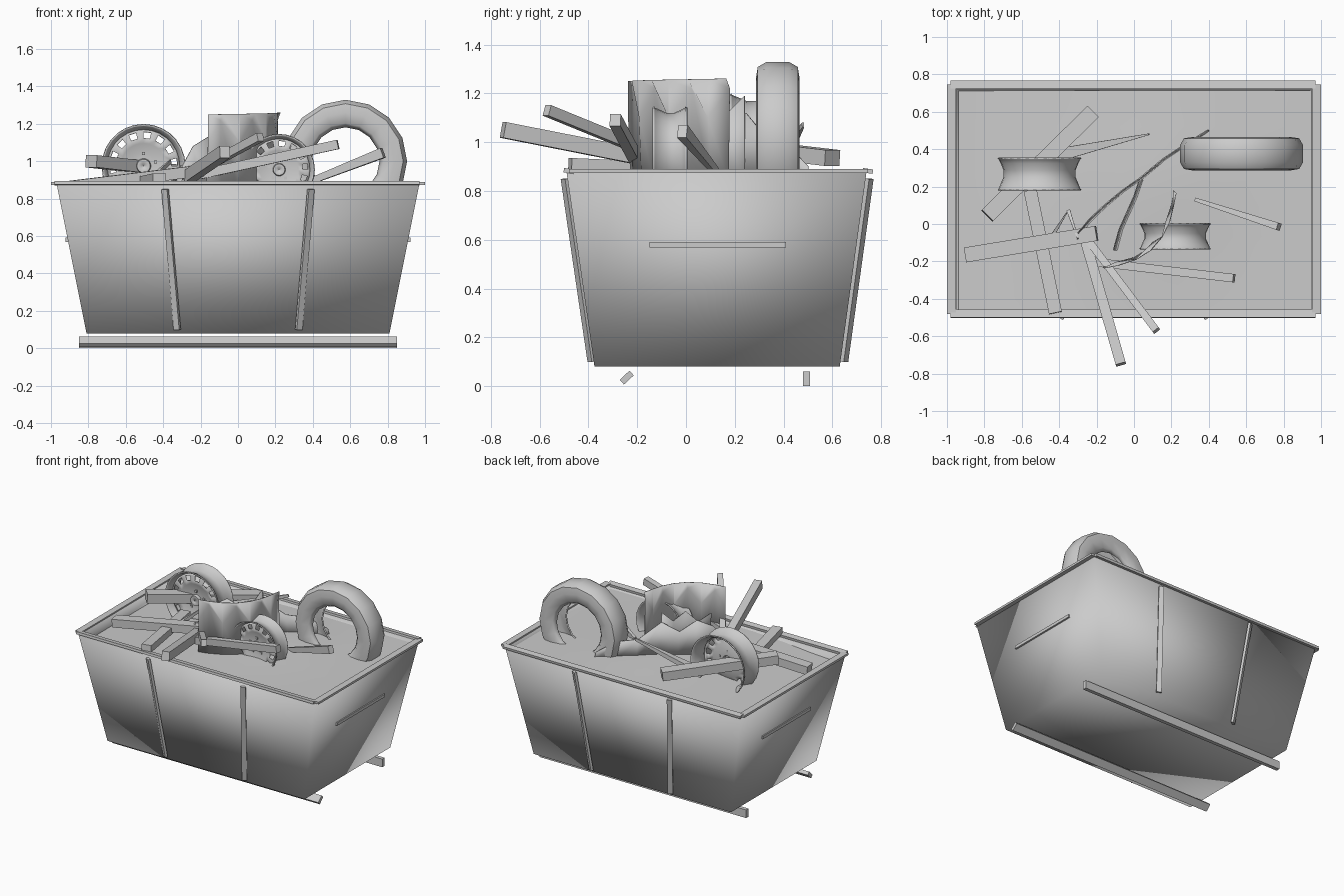
import bpy, bmesh
from math import sin, cos, pi, exp, radians
from mathutils import Vector

if "Cube" in bpy.data.objects:
    bpy.data.objects.remove(bpy.data.objects["Cube"])


def make(name, verts, faces, smooth=None, thick=0):
    me = bpy.data.meshes.new(name)
    me.from_pydata([tuple(v) for v in verts], [], faces)
    bm = bmesh.new()
    bm.from_mesh(me)
    bmesh.ops.remove_doubles(bm, verts=bm.verts, dist=1e-5)
    bmesh.ops.recalc_face_normals(bm, faces=bm.faces)
    bm.to_mesh(me)
    bm.free()
    ob = bpy.data.objects.new(name, me)
    bpy.context.collection.objects.link(ob)
    if thick:
        m = ob.modifiers.new("thickness", 'SOLIDIFY')
        m.thickness = thick
        m.offset = 0
    if smooth:
        bpy.ops.object.select_all(action='DESELECT')
        ob.select_set(True)
        bpy.context.view_layer.objects.active = ob
        bpy.ops.object.shade_smooth_by_angle(angle=radians(smooth))
    return ob


def loft(rows, closed=False):
    """Quads between successive rows of points."""
    n = len(rows[0])
    verts = [p for r in rows for p in r]
    faces = [(i * n + j, i * n + (j + 1) % n, (i + 1) * n + (j + 1) % n, (i + 1) * n + j)
             for i in range(len(rows) - 1) for j in range(n if closed else n - 1)]
    return verts, faces


def beam(name, a, b, w, h, w2=None, h2=None, roll=0):
    """Box bar from a to b, optionally tapered and rolled."""
    a, b = Vector(a), Vector(b)
    d = (b - a).normalized()
    side = d.cross(Vector((0, 0, 1)))
    side = side.normalized() if side.length > 0.05 else Vector((1, 0, 0))
    up = side.cross(d)
    s, u = side * cos(roll) + up * sin(roll), up * cos(roll) - side * sin(roll)
    rows = []
    for p, ww, hh in ((a, w, h), (b, w2 or w, h2 or h)):
        rows.append([p + s * i * ww / 2 + u * j * hh / 2 for i, j in ((-1, -1), (1, -1), (1, 1), (-1, 1))])
    v, f = loft(rows, True)
    return make(name, v, f + [(0, 1, 2, 3), (4, 5, 6, 7)])


def spin(profile, n, c):
    """Revolve (radius, y) points about the y axis through c."""
    return loft([[(c[0] + r * cos(2 * pi * k / n), c[1] + y, c[2] + r * sin(2 * pi * k / n))
                  for k in range(n)] for r, y in profile], True)


def rect(x, y0, y1, z):
    return [(-x, y0, z), (x, y0, z), (x, y1, z), (-x, y1, z)]


# Tapered bin shell, open at the top, softly shaded over its corners
v, f = loft([rect(0.81, -0.375, 0.63, 0.08), rect(0.97, -0.49, 0.74, 0.88),
             rect(0.95, -0.465, 0.72, 0.88), rect(0.93, -0.45, 0.705, 0.76)], True)
make("bin_shell", v, f + [(3, 2, 1, 0)], 180)

# Flat rim bars around the mouth
for name, y in (("front", -0.48), ("back", 0.745)):
    beam("rim_" + name, (-0.98, y, 0.882), (0.97, y, 0.882), 0.042, 0.018, roll=0.15)
for name, s in (("left", -1), ("right", 1)):
    beam("rim_" + name, (s * 0.975, -0.48, 0.882), (s * 0.975, 0.745, 0.882), 0.048, 0.016)
    # Side handles
    beam("handle_" + name, (s * 0.91, -0.15, 0.58), (s * 0.91, 0.41, 0.58), 0.022, 0.022)
    # Wall ribs, front and back
    beam("front_rib_" + name, (s * 0.325, -0.387, 0.10), (s * 0.39, -0.497, 0.85), 0.035, 0.018)
    beam("back_rib_" + name, (s * 0.325, 0.648, 0.10), (s * 0.39, 0.752, 0.85), 0.035, 0.018)

# Ground skids, one of them twisted
beam("front_skid", (-0.85, -0.243, 0.035), (0.85, -0.243, 0.035), 0.055, 0.026, roll=-0.75)
beam("back_skid", (-0.85, 0.494, 0.031), (0.85, 0.494, 0.031), 0.028, 0.06)

# Uneven rubbish surface filling the bin
rows = []
for i in range(9):
    x = -0.945 + 1.89 * i / 8
    row = []
    for j in range(7):
        y = -0.46 + 1.175 * j / 6
        z = 0.855 - 0.045 * exp(-((x + 0.95) ** 2) * 5)
        z += 0.03 * exp(-((x - 0.1) ** 2 + (y - 0.2) ** 2) * 8)
        row.append((x, y, z))
    rows.append(row)
v, f = loft(rows)
make("rubbish_surface", v, f, 60)

# Old tyre, hollow C-shaped section
half = [(0.185, -0.055), (0.205, -0.076), (0.26, -0.085), (0.305, -0.078), (0.324, -0.045)]
v, f = spin(half + [(r, -y) for r, y in reversed(half)], 16, (0.575, 0.376, 1.0))
make("tyre", v, f, 50, 0.01)

# Wheel rims: spool barrel plus a pierced disc with hub and bolts
for name, R, w, c in (("large", 0.222, 0.085, (-0.505, 0.267, 0.975)),
                      ("small", 0.189, 0.068, (0.22, -0.066, 0.955))):
    n = 28
    prof = [(1, -1), (0.97, -0.95), (0.9, -0.5), (0.85, -0.2), (0.85, 0.25), (0.92, 0.7), (0.97, 0.95), (1, 1)]
    v, f = spin([(r * R, y * w) for r, y in prof], n, c)
    make(name + "_wheel_barrel", v, f, 50, 0.008)
    disc = [(0.88, -0.4), (0.82, -0.55), (0.67, -0.6), (0.55, -0.5), (0.32, -0.35), (0.17, -0.35),
            (0.15, -0.6), (0.001, -0.62)]
    v, f = spin([(r * R, y * w) for r, y in disc], n, c)
    f = [q for k, q in enumerate(f) if not (k // n == 1 and k % 2 == 0)]
    make(name + "_wheel_disc", v, f, 40, 0.006)
    for k in range(5):
        a = 2 * pi * k / 5 + pi / 2
        x, z = c[0] + 0.3 * R * cos(a), c[2] + 0.3 * R * sin(a)
        beam(f"{name}_wheel_bolt_{k}", (x, c[1] - 0.5 * w, z), (x, c[1] - 0.3 * w, z), 0.016, 0.016)

# Bent metal sheet with a folded zigzag band across its middle
arc = [(-0.16, -0.235), (-0.08, -0.22), (0.01, -0.19), (0.09, -0.14), (0.15, -0.07),
       (0.19, 0.01), (0.21, 0.09), (0.225, 0.165)]
top = [(x, y, 1.25 + 0.0015 * i) for i, (x, y) in enumerate(arc)]
mid = [(x - 0.015 * (i % 2), y + 0.015 * (i % 2), 1.22 if i % 2 else 1.1) for i, (x, y) in enumerate(arc)]
low = [(x - 0.01, y + 0.01, 0.84) for x, y in arc]
v, f = loft([top, mid, low])
make("bent_sheet", v, f, 15, 0.005)

# Two thin torn sheets standing behind it, with jagged tops
torn = {
    "long_torn_sheet": [(0.39, 0.5, 0.9), (0.27, 0.425, 0.98), (0.15, 0.345, 1.0), (0.03, 0.245, 1.12),
                        (-0.07, 0.175, 1.05), (-0.16, 0.1, 1.13), (-0.24, 0.025, 1.08), (-0.3, -0.05, 0.97)],
    "short_torn_sheet": [(0.03, 0.24, 1.19), (0.0, 0.15, 1.1), (-0.04, 0.06, 1.15), (-0.08, -0.03, 1.05),
                         (-0.11, -0.14, 1.08)],
}
for name, edge in torn.items():
    v, f = loft([[(x + 0.02, y, 0.83) for x, y, z in edge], edge])
    make(name, v, f, 15, 0.006)

# Loose planks: start, end, width, height
planks = [
    ((-0.90, -0.165, 0.865), (-0.20, -0.05, 0.95), 0.08, 0.06),
    ((-0.785, 0.045, 1.00), (-0.22, 0.60, 0.935), 0.085, 0.065),
    ((-0.555, 0.18, 0.88), (-0.42, -0.475, 0.91), 0.07, 0.05),
    ((-0.26, -0.09, 0.92), (-0.07, -0.75, 1.05), 0.055, 0.065),
    ((-0.25, -0.08, 0.93), (0.12, -0.57, 1.13), 0.04, 0.045),
    ((-0.20, -0.205, 0.93), (0.535, -0.29, 1.09), 0.045, 0.05),
]
for i, (a, b, w, h) in enumerate(planks):
    beam(f"plank_{i + 1}", a, b, w, h)

# Splintered wedges
beam("splinter_right", (0.33, 0.13, 0.87), (0.775, -0.015, 1.045), 0.02, 0.03, 0.04, 0.055)
beam("splinter_back", (-0.40, 0.37, 0.90), (0.08, 0.48, 1.07), 0.07, 0.04, 0.008, 0.02)
beam("splinter_left", (-0.49, -0.15, 0.88), (-0.36, 0.06, 1.0), 0.03, 0.03, 0.006, 0.02)
beam("splinter_middle", (-0.35, 0.07, 0.9), (-0.3, -0.08, 0.97), 0.02, 0.03, 0.008, 0.02)
